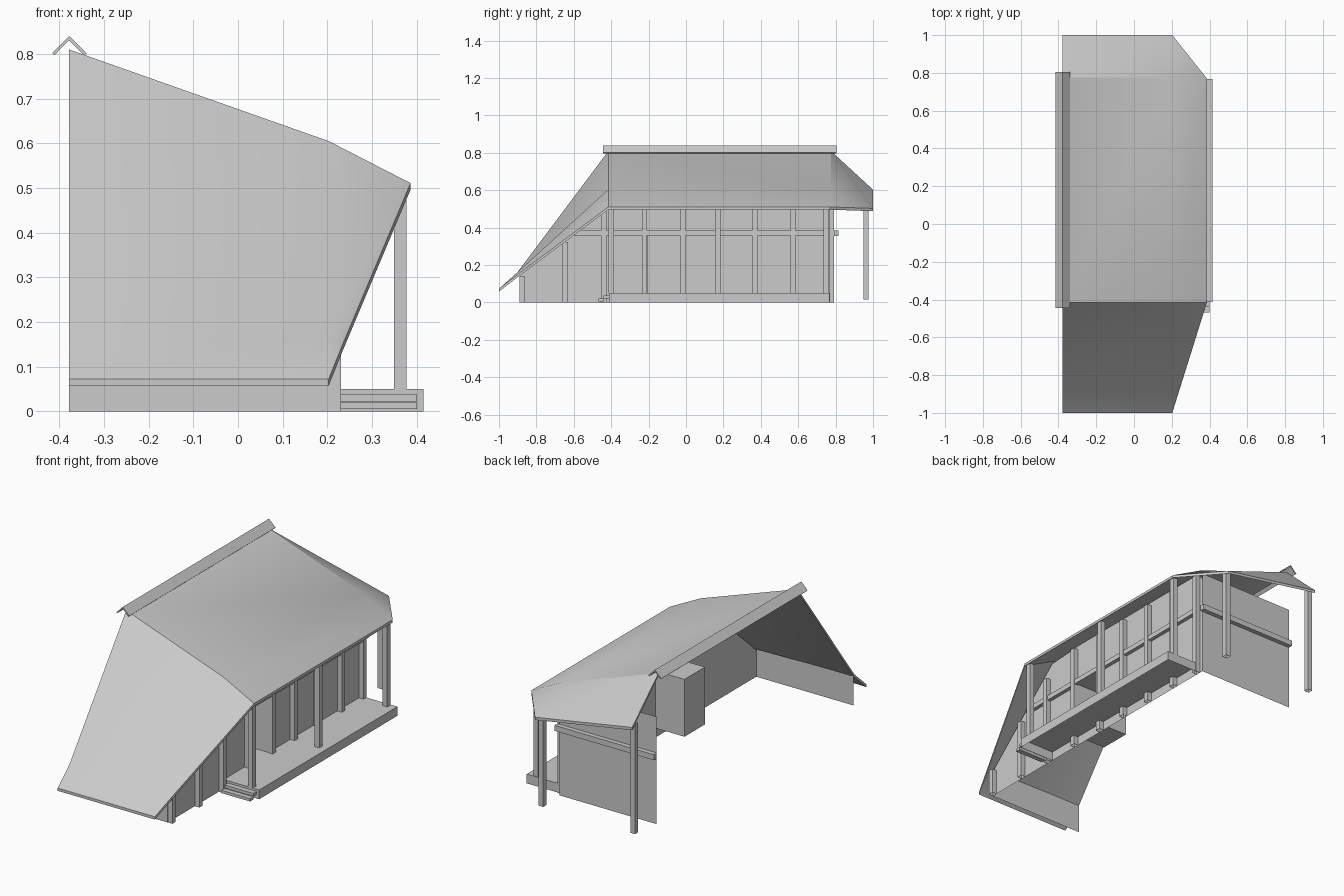
import bpy, bmesh

if "Cube" in bpy.data.objects:
    bpy.data.objects.remove(bpy.data.objects["Cube"])

def finish(name, bm):
    bmesh.ops.recalc_face_normals(bm, faces=bm.faces[:])
    me = bpy.data.meshes.new(name)
    bm.to_mesh(me)
    bm.free()
    ob = bpy.data.objects.new(name, me)
    bpy.context.collection.objects.link(ob)
    return ob

def sheet(name, verts, faces, drop=None):
    """Surface from points; drop extrudes it into a solid."""
    bm = bmesh.new()
    vs = [bm.verts.new(v) for v in verts]
    for f in faces:
        bm.faces.new([vs[i] for i in f])
    if drop:
        ext = bmesh.ops.extrude_face_region(bm, geom=bm.faces[:], use_keep_orig=True)
        moved = [g for g in ext["geom"] if isinstance(g, bmesh.types.BMVert)]
        bmesh.ops.translate(bm, verts=moved, vec=drop)
    return finish(name, bm)

def box(name, x, y, z, open_dir=None):
    """Box from ranges; open_dir = (axis, sign) removes that side."""
    bm = bmesh.new()
    bmesh.ops.create_cube(bm, size=1)
    for v in bm.verts:
        for i, r in enumerate((x, y, z)):
            v.co[i] = r[0] if v.co[i] < 0 else r[1]
    bm.normal_update()
    if open_dir:
        gone = [f for f in bm.faces if f.normal[open_dir[0]] * open_dir[1] > 0.9]
        bmesh.ops.delete(bm, geom=gone, context='FACES')
    return finish(name, bm)

def post(name, x, y, z0, z1, w=0.014):
    return box(name, (x - w, x + w), (y - w, y + w), (z0, z1), (2, -1))

L = -0.378   # cut side of the half house
W = 0.203    # side wall plane

# Roof: front slope with a kicked eave, bent main slope, back hip
roof = sheet("roof", [
    (L, -1, .073), (.203, -1, .073),
    (L, -.9, .163), (.203, -.9, .163), (.234, -.9, .15),
    (L, -.415, .81), (.203, -.415, .605), (.386, -.415, .511),
    (L, .775, .81), (.203, .775, .605), (.386, .77, .511),
    (L, 1, .603), (.203, 1, .503)],
    [(0, 1, 3, 2), (1, 4, 3), (2, 3, 6, 5), (3, 4, 7, 6),
     (5, 6, 9, 8), (6, 7, 10, 9), (8, 9, 12, 11), (9, 10, 12)],
    drop=(0, 0, -.015))
bpy.context.view_layer.objects.active = roof
roof.select_set(True)
bpy.ops.object.shade_smooth_by_angle(angle=0.5)

# Ridge cap: folded strip along the top
prof = [(-.416, .802), (L, .84), (-.339, .802), (-.344, .797), (L, .831), (-.411, .797)]
sheet("ridge_cap", [(x, -.445, z) for x, z in prof],
      [(0, 1, 4, 5), (1, 2, 3, 4)], drop=(0, 1.25, 0))

# Walls, with the side wall open at the alcove
A0, A1, AZ0, AZ1 = -.205, -.03, .05, .36
def roof_z(y):
    return min(.59, .145 + (y + .89) * .92)
sheet("side_wall",
      [(W, y, z) for y, z in (
          (-.89, 0), (A0, 0), (A0, AZ0), (A0, AZ1), (A0, .59), (-.415, .575), (-.89, .145),
          (A1, 0), (A1, AZ0), (A1, AZ1), (A1, .59), (.79, 0), (.79, .55), (.76, .59))],
      [(0, 1, 2, 3, 4, 5, 6), (1, 7, 8, 2), (3, 9, 10, 4), (7, 11, 12, 13, 10, 9, 8)])
sheet("front_wall", [(L, -.89, 0), (W, -.89, 0), (W, -.89, .15), (L, -.89, .16)], [(0, 1, 2, 3)])
sheet("back_wall", [(L, .79, 0), (W, .79, 0), (W, .79, .58), (L, .79, .58)], [(0, 1, 2, 3)])
box("alcove", (.03, W), (A0, A1), (AZ0, AZ1), (0, 1))

# Wall posts and rails
for i, y in enumerate((-.875, -.645, -.44, -.222, -.018, .17, .367, .572, .757)):
    post(f"wall_post_{i}", .216, y, 0, min(.57, .14 + (y + .875) * .8))
box("side_rail", (W, .224), (-.6, .77), (.358, .384))
box("back_rail", (L, .215), (.79, .815), (.355, .385))

# Porch floor, porch posts and steps
box("porch_floor", (W, .415), (-.412, .768), (0, .05), (2, -1))
for i, y in enumerate((-.4, .17, .75)):
    post(f"porch_post_{i}", .363, y, .05, .505)
box("lower_step", (.23, .4), (-.468, -.44), (.005, .02))
box("upper_step", (.23, .4), (-.44, -.412), (.022, .038))

# Posts under the back overhang
for i, (x, z) in enumerate(((L + .014, .61), (.185, .51))):
    post(f"back_post_{i}", x, .962, .017, z)
